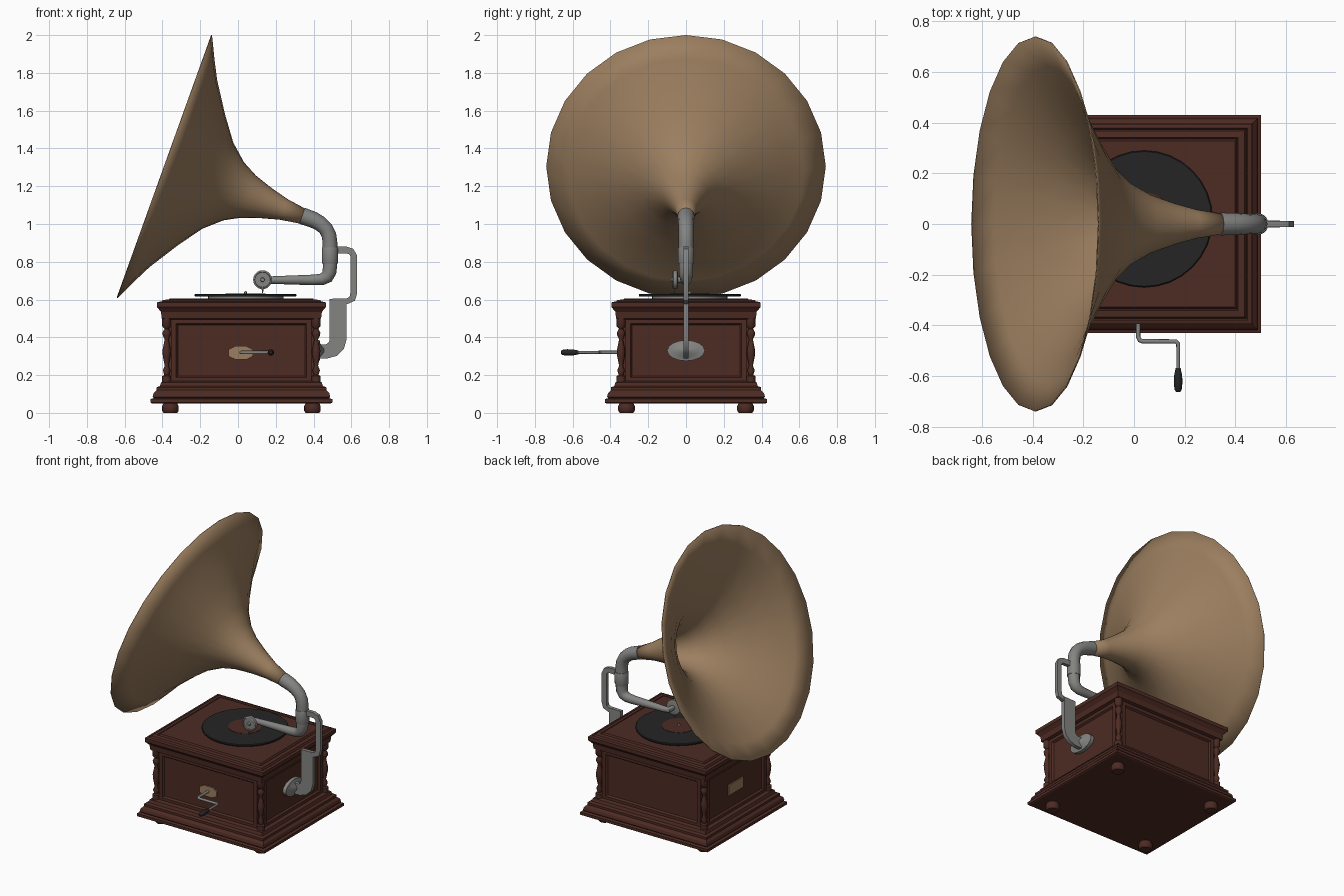
import bpy, bmesh, math
from mathutils import Matrix, Vector

if "Cube" in bpy.data.objects:
    bpy.data.objects.remove(bpy.data.objects["Cube"])

CX = 0.018  # cabinet centre in x


def material(name, rgb):
    m = bpy.data.materials.new(name)
    m.use_nodes = True
    m.diffuse_color = (*rgb, 1)
    bsdf = next(n for n in m.node_tree.nodes if n.type == 'BSDF_PRINCIPLED')
    bsdf.inputs["Base Color"].default_value = (*rgb, 1)
    return m


WOOD = material("dark red wood", (0.075, 0.024, 0.017))
BRASS = material("aged brass", (0.33, 0.21, 0.115))
STEEL = material("grey metal", (0.23, 0.235, 0.225))
BLACK = material("black", (0.018, 0.018, 0.019))


def finish(name, bm, mat, smooth=True, angle=40):
    bmesh.ops.recalc_face_normals(bm, faces=bm.faces)
    me = bpy.data.meshes.new(name)
    bm.to_mesh(me)
    bm.free()
    me.materials.append(mat)
    ob = bpy.data.objects.new(name, me)
    bpy.context.collection.objects.link(ob)
    if smooth:
        select(ob)
        bpy.ops.object.shade_smooth_by_angle(angle=math.radians(angle))
    return ob


def select(ob):
    bpy.ops.object.select_all(action='DESELECT')
    ob.select_set(True)
    bpy.context.view_layer.objects.active = ob


def loft(bm, rings, cap=True):
    loops = [[bm.verts.new(p) for p in ring] for ring in rings]
    n = len(loops[0])
    for a, b in zip(loops, loops[1:]):
        for i in range(n):
            bm.faces.new((a[i], a[(i + 1) % n], b[(i + 1) % n], b[i]))
    if cap:
        bm.faces.new(loops[0])
        bm.faces.new(loops[-1])


def lathe(name, profile, mat, matrix=Matrix(), steps=24, cap=True, angle=40):
    bm = bmesh.new()
    turn = [math.tau * i / steps for i in range(steps)]
    loft(bm, [[matrix @ Vector((r * math.cos(a), r * math.sin(a), h)) for a in turn]
              for r, h in profile], cap)
    return finish(name, bm, mat, True, angle)


def moulding(name, profile):
    # stack of rectangles; each profile entry is x half size and height
    bm = bmesh.new()
    loft(bm, [[(CX + sx * h, sy * (h - 0.052), z)
               for sx, sy in ((-1, -1), (1, -1), (1, 1), (-1, 1))] for h, z in profile])
    return finish(name, bm, WOOD, False)


def tube(name, points, mat, depth=1.0):
    # points are x, y, z, radius
    cu = bpy.data.curves.new(name, 'CURVE')
    cu.dimensions = '3D'
    cu.bevel_depth = depth
    cu.bevel_resolution = 4
    cu.use_fill_caps = True
    sp = cu.splines.new('POLY')
    sp.points.add(len(points) - 1)
    for p, (x, y, z, r) in zip(sp.points, points):
        p.co = (x, y, z, 1)
        p.radius = r
    cu.materials.append(mat)
    ob = bpy.data.objects.new(name, cu)
    bpy.context.collection.objects.link(ob)
    select(ob)
    bpy.ops.object.convert(target='MESH')
    bpy.ops.object.shade_smooth_by_angle(angle=math.radians(50))


def ribbon(name, path, thick):
    # flat bar in the xz plane; path entries are x, z, width
    bm = bmesh.new()
    rings = []
    for i, (x, z, w) in enumerate(path):
        a, b = path[max(i - 1, 0)], path[min(i + 1, len(path) - 1)]
        d = Vector((b[0] - a[0], 0, b[1] - a[1])).normalized()
        side, c, up = Vector((-d.z, 0, d.x)) * w / 2, Vector((x, 0, z)), Vector((0, thick / 2, 0))
        rings.append([c + side + up, c - side + up, c - side - up, c + side - up])
    loft(bm, rings)
    finish(name, bm, STEEL)


def plate(name, outline, matrix, mat, thick=0.008):
    bm = bmesh.new()
    loft(bm, [[matrix @ Vector((u, v, h)) for u, v in outline] for h in (0, thick)])
    finish(name, bm, mat, False)


def facing(origin, direction):
    # local z along direction, local y pointing up
    z = Vector(direction)
    y = Vector((0, 0, 1))
    m = Matrix((y.cross(z), y, z)).transposed().to_4x4()
    return Matrix.Translation(origin) @ m


# Cabinet mouldings
moulding("base_moulding", [(0.474, 0.05), (0.482, 0.055), (0.482, 0.073), (0.464, 0.078),
                           (0.47, 0.085), (0.465, 0.105), (0.45, 0.12), (0.45, 0.135),
                           (0.432, 0.142), (0.425, 0.162), (0.405, 0.168)])
moulding("lid", [(0.405, 0.495), (0.422, 0.5), (0.426, 0.535), (0.44, 0.552), (0.447, 0.56),
                 (0.447, 0.585), (0.43, 0.589), (0.425, 0.583), (0.418, 0.597),
                 (0.393, 0.6), (0.388, 0.592), (0.38, 0.606)])

# Cabinet body with notched corners and recessed panels
bm = bmesh.new()
hx, hy, n = 0.402, 0.35, 0.03
outline = []
for sx, sy in ((1, 1), (-1, 1), (-1, -1), (1, -1)):
    corner = [(hx, hy - n), (hx - n, hy - n), (hx - n, hy)]
    if sx * sy < 0:
        corner.reverse()
    outline += [(CX + sx * x, sy * y) for x, y in corner]
loft(bm, [[(x, y, z) for x, y in outline] for z in (0.16, 0.5)])
bmesh.ops.recalc_face_normals(bm, faces=bm.faces)
panels = [f for f in bm.faces if abs(f.normal.z) < 0.1 and f.calc_area() > 0.1]
bmesh.ops.inset_individual(bm, faces=panels, thickness=0.038)
bmesh.ops.inset_individual(bm, faces=panels, thickness=0.012, depth=-0.012)
finish("cabinet_body", bm, WOOD, False)

# Turned corner columns and feet
column = [(0.024, 0.16), (0.024, 0.195), (0.012, 0.2), (0.02, 0.225), (0.01, 0.25),
          (0.014, 0.27), (0.02, 0.3), (0.022, 0.33), (0.014, 0.37), (0.01, 0.39), (0.02, 0.41),
          (0.022, 0.425), (0.011, 0.445), (0.024, 0.46), (0.024, 0.5)]
foot = [(0.036, 0), (0.044, 0.012), (0.044, 0.035), (0.036, 0.052)]
for sx, side in ((1, "left"), (-1, "right")):
    for sy, end in ((1, "back"), (-1, "front")):
        lathe(f"column_{end}_{side}", column, WOOD,
              Matrix.Translation((CX + sx * 0.396, sy * 0.344, 0)), 12)
        lathe(f"foot_{end}_{side}", foot, WOOD,
              Matrix.Translation((CX + sx * 0.376, sy * 0.315, 0)), 16)

# Turntable, record, label and spindle
deck = Matrix.Translation((0.04, 0.02, 0))
lathe("platter", [(0.2, 0.595), (0.2, 0.617)], STEEL, deck, 32)
lathe("record", [(0.266, 0.616), (0.27, 0.62), (0.27, 0.626), (0.266, 0.63)], BLACK, deck, 32)
lathe("record_label", [(0.105, 0.628), (0.105, 0.632)], WOOD, deck, 32)
lathe("spindle", [(0.007, 0.62), (0.007, 0.64), (0.003, 0.645)], STEEL, deck, 10)

# Horn
axis, rim = Vector((0.941, 0, -0.3385)), Vector((0.3385, 0, 0.941))
horn_m = Matrix.Translation((-0.388, 0, 1.304)) @ \
    Matrix((rim, axis.cross(rim), axis)).transposed().to_4x4()
horn = lathe("horn", [(0.74, 0), (0.625, 0.055), (0.527, 0.105), (0.368, 0.207), (0.243, 0.298),
                      (0.163, 0.388), (0.119, 0.47), (0.085, 0.57), (0.058, 0.67),
                      (0.04, 0.79)], BRASS, horn_m, 24, False, 60)
shell = horn.modifiers.new("shell", 'SOLIDIFY')
shell.thickness = 0.005

# Pipe from the horn down into the tone arm
tube("horn_pipe_and_arm", [
    (0.34, 0, 1.043, 0.045), (0.40, 0, 1.022, 0.043), (0.435, 0, 1.002, 0.041),
    (0.465, 0, 0.975, 0.039), (0.482, 0, 0.94, 0.039), (0.487, 0, 0.90, 0.039),
    (0.487, 0, 0.78, 0.038), (0.484, 0, 0.745, 0.037), (0.471, 0, 0.72, 0.035),
    (0.445, 0, 0.707, 0.031), (0.40, 0, 0.704, 0.028), (0.15, 0, 0.703, 0.019)], STEEL)
lathe("pipe_collar", [(0.041, 0.79), (0.043, 0.795), (0.043, 0.87), (0.041, 0.875)], STEEL,
      Matrix.Translation((0.487, 0, 0)), 20)

# Sound box with its stem and needle
lathe("sound_box", [(0.035, -0.012), (0.05, -0.008), (0.05, 0.012), (0.042, 0.016),
                    (0.04, 0.01), (0.012, 0.01), (0.01, 0.024)], STEEL,
      facing((0.13, -0.055, 0.705), (0, -1, 0)), 20)
tube("sound_box_stem", [(0.13, -0.05, 0.705, 0.016), (0.13, 0, 0.705, 0.018),
                        (0.16, 0, 0.704, 0.019)], STEEL)
tube("needle", [(0.13, -0.065, 0.67, 0.006), (0.13, -0.065, 0.635, 0.003)], STEEL)

# Support bracket on the side
ribbon("bracket_rod", [(0.50, 0.862, 0.036), (0.575, 0.862, 0.036), (0.60, 0.854, 0.036),
                       (0.613, 0.83, 0.036), (0.613, 0.635, 0.036), (0.605, 0.605, 0.036),
                       (0.58, 0.592, 0.03), (0.50, 0.59, 0.03)], 0.024)
ribbon("bracket_plate", [(0.53, 0.604, 0.09), (0.53, 0.39, 0.09), (0.522, 0.36, 0.088),
                         (0.50, 0.336, 0.082), (0.47, 0.326, 0.075),
                         (0.415, 0.326, 0.075)], 0.026)
lathe("bracket_flange", [(0.1, -0.02), (0.1, 0.012), (0.06, 0.016), (0.02, 0.035)], STEEL,
      facing((CX + 0.402, 0, 0.33), (1, 0, 0)) @ Matrix.Diagonal((1, 0.55, 1, 1)), 16)

# Crank, its handle and the brass plates
crank_plate = [(-0.065, -0.018), (-0.03, -0.035), (0.03, -0.035), (0.065, -0.018),
               (0.065, 0.018), (0.03, 0.035), (-0.03, 0.035), (-0.065, 0.018)]
plate("crank_plate", crank_plate, facing((0.015, -0.338, 0.318), (0, -1, 0)), BRASS)
name_plate = [(-0.08, -0.035), (0.08, -0.035), (0.08, 0.035), (-0.08, 0.035)]
plate("blank_plate", name_plate, facing((CX - 0.39, 0, 0.32), (-1, 0, 0)), BRASS)
tube("crank", [(0.016, -0.33, 0.32, 0.009), (0.016, -0.445, 0.32, 0.009),
               (0.022, -0.458, 0.32, 0.009), (0.035, -0.463, 0.32, 0.009),
               (0.165, -0.463, 0.32, 0.009), (0.174, -0.472, 0.32, 0.008),
               (0.174, -0.60, 0.32, 0.007)], STEEL)
lathe("crank_handle", [(0.01, 0), (0.012, 0.012), (0.016, 0.03), (0.017, 0.06), (0.014, 0.085),
                       (0.008, 0.095)], BLACK, facing((0.174, -0.568, 0.32), (0, -1, 0)), 12)
